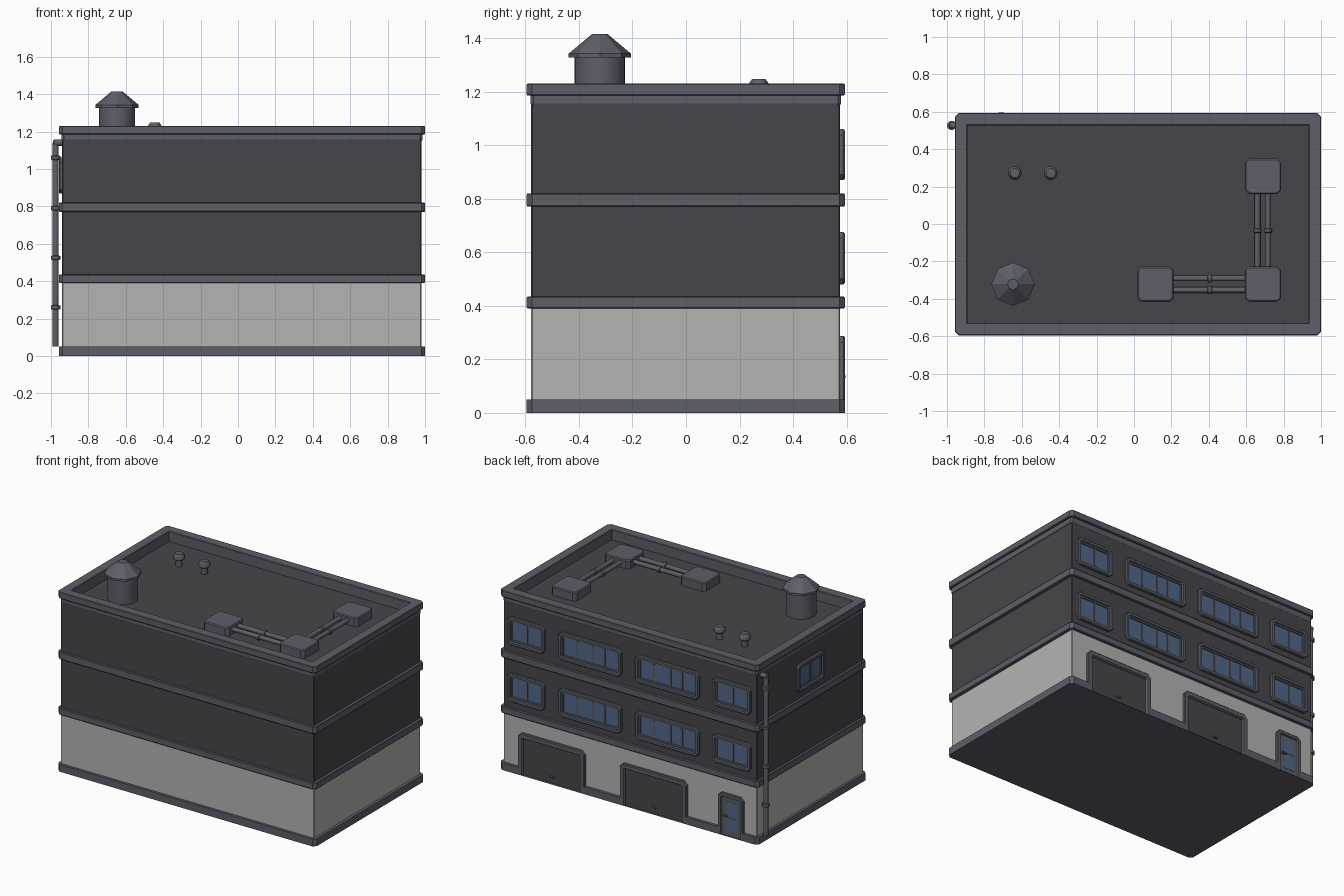
import bpy, bmesh, math
from mathutils import Matrix, Vector

if "Cube" in bpy.data.objects:
    bpy.data.objects.remove(bpy.data.objects["Cube"])


def material(name, rgb):
    m = bpy.data.materials.new(name)
    m.diffuse_color = (*rgb, 1)
    m.use_nodes = True
    m.node_tree.nodes["Principled BSDF"].inputs["Base Color"].default_value = m.diffuse_color
    return m


DARK = material("dark_wall", (0.062, 0.062, 0.07))
TRIM = material("trim", (0.11, 0.113, 0.14))
PALE = material("pale_wall", (0.46, 0.455, 0.45))
GLASS = material("glass", (0.08, 0.14, 0.25))
FLAT = Matrix.Identity(4)
# wall frames: local u along the wall, v up, w outwards
BACK = Matrix(((1, 0, 0, 0), (0, 0, 1, 0.575), (0, 1, 0, 0), (0, 0, 0, 1)))
LEFT = Matrix(((0, 0, -1, -0.94), (1, 0, 0, 0), (0, 1, 0, 0), (0, 0, 0, 1)))


def finish(name, bm, mat, smooth=False):
    bmesh.ops.recalc_face_normals(bm, faces=bm.faces)
    me = bpy.data.meshes.new(name)
    bm.to_mesh(me)
    bm.free()
    ob = bpy.data.objects.new(name, me)
    bpy.context.collection.objects.link(ob)
    me.materials.append(mat)
    if smooth:
        bpy.context.view_layer.objects.active = ob
        ob.select_set(True)
        bpy.ops.object.shade_smooth_by_angle(angle=math.radians(35))
        ob.select_set(False)
    return ob


def outline(rect, c, i, arch):
    u0, u1, v0, v1 = rect
    u0, u1, v1 = u0 + i, u1 - i, v1 - i
    c = max(c - 0.6 * i, 0.001)
    top = [(u1, v1 - c), (u1 - c, v1), (u0 + c, v1), (u0, v1 - c)]
    if arch:
        return [(u0, v0), (u1, v0)] + top
    v0 += i
    return [(u0, v0 + c), (u0 + c, v0), (u1 - c, v0), (u1, v0 + c)] + top


def loft(name, rect, c, steps, mat, frame=FLAT, arch=False):
    """Chamfered rectangle swept through (inset, height) steps, capped at both ends."""
    bm = bmesh.new()
    rings = [[bm.verts.new(frame @ Vector((u, v, h))) for u, v in outline(rect, c, i, arch)]
             for i, h in steps]
    n = len(rings[0])
    for a, b in zip(rings, rings[1:]):
        for k in range(n):
            bm.faces.new((a[k], a[(k + 1) % n], b[(k + 1) % n], b[k]))
    bm.faces.new(rings[0])
    bm.faces.new(rings[-1])
    return finish(name, bm, mat)


def box(name, u0, u1, v0, v1, w0, w1, mat, frame=FLAT):
    return loft(name, (u0, u1, v0, v1), 0.001, [(0, w0), (0, w1)], mat, frame)


def lathe(name, base, profile, n, mat, axis="Z", smooth=True):
    """Round part from (radius, height) profile along an axis."""
    rot = {"Z": FLAT, "X": Matrix.Rotation(math.pi / 2, 4, "Y"),
           "Y": Matrix.Rotation(-math.pi / 2, 4, "X")}[axis]
    m = Matrix.Translation(base) @ rot
    bm = bmesh.new()
    rings = [[bm.verts.new(m @ Vector((r * math.cos(2 * math.pi * k / n),
                                       r * math.sin(2 * math.pi * k / n), h)))
              for k in range(n)] for r, h in profile]
    for a, b in zip(rings, rings[1:]):
        for k in range(n):
            bm.faces.new((a[k], a[(k + 1) % n], b[(k + 1) % n], b[k]))
    bm.faces.new(rings[0])
    bm.faces.new(rings[-1])
    return finish(name, bm, mat, smooth)


# Storeys
BODY = (-0.94, 0.98, -0.578, 0.575)
BAND = (-0.957, 1.0, -0.595, 0.593)
loft("ground_storey", BODY, 0.004, [(0, 0.002), (0, 0.41)], PALE)
loft("upper_storeys", BODY, 0.004, [(0, 0.41), (0, 1.155)], DARK)

# Floor bands
for name, z0, z1 in (("lower_band", 0.39, 0.435), ("middle_band", 0.77, 0.82)):
    loft(name, BAND, 0.02, [(0.02, z0), (0.003, z0), (0, z0 + 0.004), (0, z1 - 0.004),
                            (0.003, z1), (0.02, z1)], TRIM)

# Parapet around the sunken roof
loft("parapet", BAND, 0.02, [(0.017, 1.15), (0.014, 1.156), (0.014, 1.185), (0.003, 1.185),
                             (0, 1.189), (0, 1.226), (0.003, 1.23), (0.062, 1.23),
                             (0.066, 1.226), (0.066, 1.158)], TRIM)
box("roof_deck", -0.892, 0.935, -0.53, 0.528, 1.15, 1.16, DARK)

# Base plinth, notched at the doors
GARAGES = [(0.357, 0.862), (-0.416, 0.089)]
DOOR = (-0.845, -0.654)
plan = [(-0.937, -0.595), (0.98, -0.595), (1.0, -0.575), (1.0, 0.573), (0.98, 0.593)]
for a, b in GARAGES + [DOOR]:
    plan += [(b - 0.01, 0.593), (b - 0.01, 0.57), (a + 0.01, 0.57), (a + 0.01, 0.593)]
plan += [(-0.937, 0.593), (-0.957, 0.573), (-0.957, -0.575)]
bm = bmesh.new()
face = bm.faces.new([bm.verts.new((x, y, 0)) for x, y in plan])
up = bmesh.ops.extrude_face_region(bm, geom=[face])["geom"]
bmesh.ops.translate(bm, vec=(0, 0, 0.05), verts=[g for g in up if isinstance(g, bmesh.types.BMVert)])
finish("base_plinth", bm, TRIM)


# Windows: moulded frame, glass, mullions
def window(name, u0, u1, v0, v1, bars, frame):
    loft(name + "_frame", (u0, u1, v0, v1), 0.022,
         [(0, -0.01), (0, 0.012), (0.005, 0.018), (0.02, 0.018), (0.024, 0.009),
          (0.034, 0.009), (0.037, 0.001)], TRIM, frame)
    g = 0.036
    box(name + "_glass", u0 + g, u1 - g, v0 + g, v1 - g, 0, 0.003, GLASS, frame)
    for t in bars:
        u = u0 + g + t * (u1 - u0 - 2 * g)
        box(name + "_mullion", u - 0.007, u + 0.007, v0 + g, v1 - g, 0, 0.008, TRIM, frame)


for row, (v0, v1) in enumerate(((0.48, 0.675), (0.869, 1.06))):
    for k, (u0, u1, bars) in enumerate(((0.663, 0.946, (0.47,)), (0.08, 0.556, (0.24, 0.45, 0.75)),
                                        (-0.508, -0.026, (0.24, 0.45, 0.75)), (-0.9, -0.608, (0.47,)))):
        window(f"window_{row}_{k}", u0, u1, v0, v1, bars, BACK)
window("side_window", -0.142, 0.149, 0.869, 1.06, (0.5,), LEFT)

# Garage doors
for k, (a, b) in enumerate(GARAGES):
    loft(f"garage_door_{k}", (a, b, 0, 0.288), 0.025,
         [(0, -0.01), (0, 0.013), (0.005, 0.018), (0.03, 0.018), (0.034, 0.012),
          (0.037, 0.001)], TRIM, BACK, arch=True)
    box(f"garage_panel_{k}", a + 0.036, b - 0.036, 0.001, 0.251, 0, 0.003, DARK, BACK)
    m = (a + b) / 2
    box(f"garage_handle_{k}", m - 0.018, m + 0.018, 0.04, 0.05, 0, 0.012, TRIM, BACK)

# Entrance door with two panes
loft("entrance_door", (*DOOR, 0, 0.288), 0.022,
     [(0, -0.01), (0, 0.013), (0.005, 0.018), (0.022, 0.018), (0.026, 0.008),
      (0.034, 0.006)], TRIM, BACK, arch=True)
for k, (v0, v1) in enumerate(((0.035, 0.125), (0.145, 0.235))):
    box(f"door_glass_{k}", -0.795, -0.715, v0, v1, 0, 0.008, GLASS, BACK)
box("door_handle", -0.725, -0.695, 0.13, 0.14, 0, 0.021, TRIM, BACK)

# Drainpipe with elbow and couplings
px, py = -0.975, 0.527
lathe("drainpipe", (px, py, 0.05), [(0.016, 0), (0.016, 1.085), (0.013, 1.1)], 12, TRIM)
lathe("drainpipe_outlet", (px - 0.014, py, 1.14), [(0.012, 0), (0.017, 0.006), (0.017, 0.06)],
      12, TRIM, "X")
for z in (0.26, 0.525, 0.79, 1.06):
    lathe("pipe_coupling", (px, py, z - 0.012),
          [(0.016, 0), (0.025, 0.003), (0.025, 0.021), (0.016, 0.024)], 12, TRIM)

# Water tank
lathe("tank_body", (-0.647, -0.322, 1.155), [(0.095, 0), (0.095, 0.18)], 24, TRIM)
lathe("tank_roof", (-0.647, -0.322, 1.327),
      [(0.116, 0), (0.116, 0.015), (0.029, 0.088)], 8, TRIM, smooth=False)

# Roof vents
for x in (-0.637, -0.445):
    lathe("roof_vent", (x, 0.272, 1.155),
          [(0.022, 0), (0.022, 0.045), (0.037, 0.055), (0.037, 0.075), (0.025, 0.092)], 12, TRIM)

# Air units joined by pipe pairs
for k, (x, y) in enumerate(((0.115, -0.322), (0.69, -0.322), (0.69, 0.255))):
    loft(f"air_unit_{k}", (x - 0.096, x + 0.096, y - 0.094, y + 0.094), 0.02,
         [(0, 1.155), (0, 1.214), (0.006, 1.22)], TRIM)


def duct(name, base, length, axis):
    c = length / 2
    lathe(name, base, [(0.015, 0), (0.015, c - 0.012), (0.021, c - 0.009), (0.021, c + 0.009),
                       (0.015, c + 0.012), (0.015, length)], 12, TRIM, axis)


for d in (-0.031, 0.031):
    duct("duct_across", (0.2, -0.322 + d, 1.19), 0.41, "X")
    duct("duct_along", (0.688 + d * 0.9, -0.24, 1.19), 0.41, "Y")
